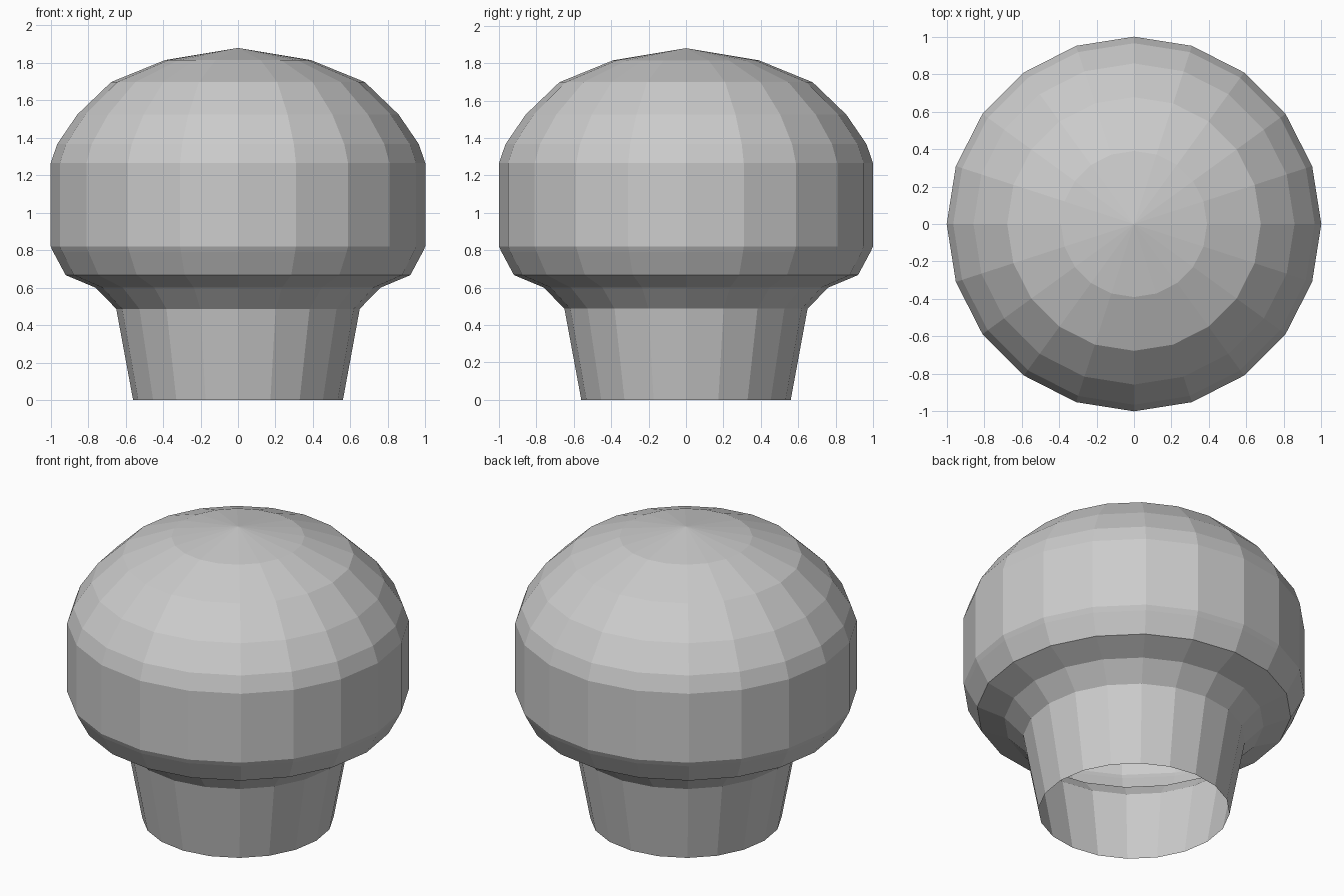
import bpy, bmesh
from math import cos, sin, tau

if "Cube" in bpy.data.objects:
    bpy.data.objects.remove(bpy.data.objects["Cube"])

SIDES = 20


def lathe(name, profile, tip=None):
    """Revolve (radius, z) points into an open flat-faced shell, optionally closed at a tip."""
    bm = bmesh.new()
    rings = [[bm.verts.new((r * cos(tau * i / SIDES), r * sin(tau * i / SIDES), z))
              for i in range(SIDES)] for r, z in profile]
    for low, high in zip(rings, rings[1:]):
        for i in range(SIDES):
            j = (i + 1) % SIDES
            bm.faces.new((low[i], low[j], high[j], high[i]))
    if tip is not None:
        top = bm.verts.new((0, 0, tip))
        for i in range(SIDES):
            bm.faces.new((rings[-1][i], rings[-1][(i + 1) % SIDES], top))
    mesh = bpy.data.meshes.new(name)
    bm.to_mesh(mesh)
    bm.free()
    obj = bpy.data.objects.new(name, mesh)
    bpy.context.collection.objects.link(obj)
    return obj


# Mushroom shell: hollow stem open at the base, flared collar, rounded cap
lathe("mushroom", [
    (0.56, 0.0), (0.65, 0.487),                  # stem
    (0.76, 0.60), (0.92, 0.667),                 # collar under the cap
    (0.986, 0.79), (1.0, 0.82), (1.0, 1.265),    # cap side
    (0.965, 1.367), (0.857, 1.525), (0.677, 1.698), (0.39, 1.815),  # dome
], tip=1.88)
